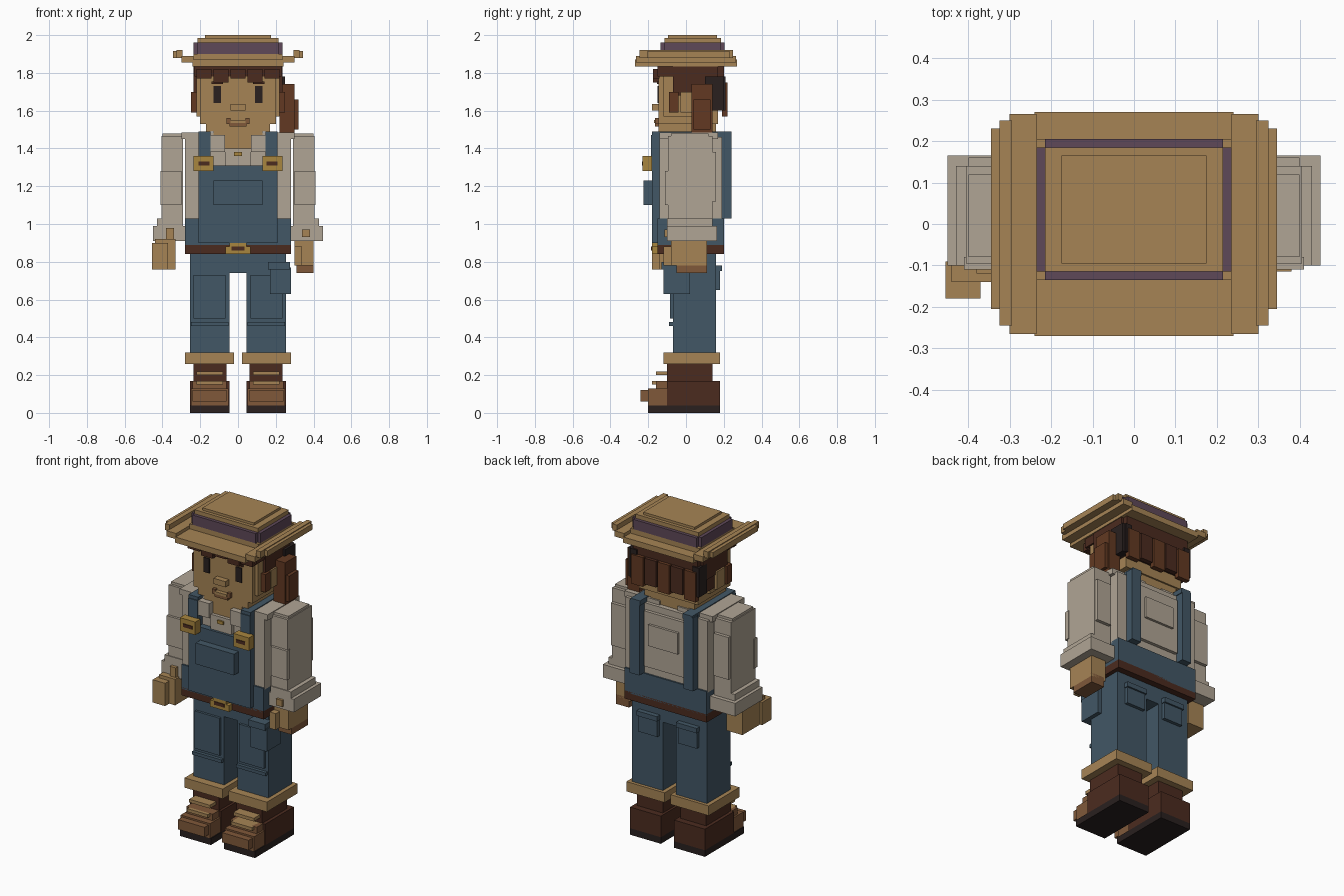
import bpy
import bmesh

if "Cube" in bpy.data.objects:
    bpy.data.objects.remove(bpy.data.objects["Cube"], do_unlink=True)


def material(name, hex_code):
    """Flat colour from an sRGB hex string, stored as linear values."""
    channels = [int(hex_code[i:i + 2], 16) / 255 for i in (0, 2, 4)]
    linear = [c / 12.92 if c < .04 else ((c + .055) / 1.055) ** 2.4 for c in channels]
    mat = bpy.data.materials.new(name)
    mat.use_nodes = True
    colour = (*linear, 1)
    mat.diffuse_color = colour
    mat.node_tree.nodes["Principled BSDF"].inputs["Base Color"].default_value = colour
    return mat


tan = material("warm tan", "A68455")
gold = material("brass", "A9863F")
shirt = material("cream cloth", "B0A595")
denim = material("blue denim", "425766")
brown = material("dark brown", "4B2B1F")
auburn = material("auburn hair", "623922")
leather = material("worn leather", "80593A")
black = material("near black", "29201F")
purple = material("plum ribbon", "5E4858")


def box(name, mat, x, y, z, mirror=False):
    """Box between the given x, y and z ranges, optionally mirrored across x."""
    mesh = bpy.data.meshes.new(name)
    bm = bmesh.new()
    bmesh.ops.create_cube(bm, size=1)
    for v in bm.verts:
        v.co = [r[0] if c < 0 else r[1] for c, r in zip(v.co, (x, y, z))]
    bm.to_mesh(mesh)
    bm.free()
    mesh.materials.append(mat)
    obj = bpy.data.objects.new(name, mesh)
    bpy.context.collection.objects.link(obj)
    if mirror:
        obj.modifiers.new("mirror", 'MIRROR').use_mirror_merge = False
    return obj


def pair(name, mat, x, y, z):
    return box(name, mat, x, y, z, mirror=True)


# Boots
pair("boot_sole", black, (.045, .255), (-.2, .18), (0, .04))
pair("boot_body", brown, (.045, .255), (-.1, .18), (.04, .17))
pair("boot_vamp", leather, (.05, .25), (-.2, -.09), (.04, .13))
pair("boot_toe_cap", leather, (.06, .24), (-.24, -.2), (.06, .12))
pair("boot_tongue", leather, (.06, .24), (-.16, -.08), (.13, .17))
pair("boot_shaft", brown, (.06, .235), (-.1, .14), (.17, .28))
for i in range(2):
    z = .15 + i * .05
    front = -.18 + i * .02
    pair("boot_lace", tan, (.08, .22), (front, -.09), (z, z + .02))

# Trousers
pair("trouser_cuff", tan, (.02, .28), (-.12, .18), (.26, .32))
pair("trouser_leg", denim, (.045, .255), (-.07, .16), (.32, .85))
box("crotch", denim, (-.05, .05), (-.07, .16), (.74, .85))
pair("knee_patch", denim, (.065, .235), (-.085, -.07), (.5, .73))
pair("trouser_crease", denim, (.05, .25), (-.09, -.07), (.46, .48))
box("thigh_pocket", denim, (.17, .28), (-.12, .02), (.63, .77))
box("thigh_pocket_flap", denim, (.16, .275), (-.13, .02), (.76, .8))
pair("back_pocket", denim, (.07, .2), (.16, .18), (.65, .78))
pair("back_pocket_flap", denim, (.065, .205), (.16, .19), (.75, .78))

# Belt and buckle
box("belt", brown, (-.28, .28), (-.15, .2), (.84, .89))
box("buckle_plate", gold, (-.065, .065), (-.18, -.15), (.84, .88))
box("buckle_top", gold, (-.045, .045), (-.18, -.15), (.88, .9))
box("buckle_slot", brown, (-.035, .035), (-.184, -.18), (.86, .88))

# Overalls
box("overall_waist", denim, (-.28, .28), (-.15, .2), (.88, 1.03))
box("overall_bib", denim, (-.21, .21), (-.18, -.13), (.9, 1.31))
box("bib_pocket", denim, (-.13, .13), (-.225, -.18), (1.1, 1.23))
pair("front_strap", denim, (.145, .21), (-.185, -.13), (1.3, 1.47))
pair("shoulder_strap", denim, (.145, .21), (-.18, .24), (1.46, 1.49))
pair("back_strap", denim, (.15, .215), (.19, .24), (1.03, 1.48))
pair("strap_buckle", gold, (.13, .235), (-.23, -.18), (1.28, 1.36))
pair("strap_buckle_slot", brown, (.15, .21), (-.234, -.23), (1.31, 1.33))

# Shirt body
box("shirt_torso", shirt, (-.28, .28), (-.14, .19), (1.02, 1.46))
pair("shirt_shoulder", shirt, (.06, .3), (-.14, .17), (1.45, 1.485))
box("shirt_placket", shirt, (-.07, .07), (-.165, -.13), (1.3, 1.4))
pair("shirt_collar", shirt, (.07, .145), (-.18, -.1), (1.38, 1.47))
box("shirt_button", gold, (-.02, .02), (-.175, -.165), (1.36, 1.38))
box("shirt_back_panel", shirt, (-.14, .14), (.19, .21), (1.08, 1.42))
box("shirt_back_fold", shirt, (-.1, .1), (.21, .225), (1.22, 1.35))

# Sleeves
pair("sleeve", shirt, (.29, .405), (-.095, .14), (.99, 1.465))
pair("sleeve_cap", shirt, (.28, .4), (-.08, .12), (1.45, 1.48))
pair("sleeve_back_fold", shirt, (.3, .4), (.12, .16), (1.12, 1.38))
pair("sleeve_front_fold", shirt, (.3, .41), (-.11, -.08), (1.1, 1.28))
pair("sleeve_cuff", shirt, (.28, .45), (-.1, .165), (.91, .99))
pair("sleeve_cuff_step", shirt, (.29, .43), (-.1, .14), (.98, 1.03))
pair("cuff_button", tan, (.34, .38), (-.115, -.1), (.93, .97))

# Hands: the right one is a forward fist, the left one hangs open
box("right_hand", tan, (-.44, -.33), (-.14, .08), (.76, .92))
box("right_fingers", tan, (-.455, -.37), (-.18, -.09), (.76, .9))
box("right_thumb", tan, (-.38, -.34), (-.12, -.08), (.86, .98))
box("left_hand", tan, (.3, .4), (-.08, .11), (.78, .92))
box("left_fingers", leather, (.31, .4), (-.05, .11), (.74, .8))
box("left_thumb", tan, (.3, .34), (-.12, -.05), (.78, .88))

# Head and neck
box("neck", tan, (-.07, .07), (-.145, .12), (1.4, 1.5))
box("chin", tan, (-.13, .13), (-.145, .16), (1.46, 1.5))
box("jaw", tan, (-.17, .17), (-.145, .16), (1.49, 1.54))
box("head", tan, (-.2, .2), (-.145, .17), (1.53, 1.84))
pair("cheek", tan, (.2, .22), (-.12, .08), (1.57, 1.78))
pair("ear", tan, (.21, .245), (-.03, .05), (1.59, 1.7))

# Face
box("nose", tan, (-.04, .04), (-.18, -.145), (1.6, 1.635))
pair("eye", black, (.09, .13), (-.152, -.145), (1.64, 1.73))
pair("eyebrow", brown, (.08, .14), (-.153, -.145), (1.74, 1.755))
box("mouth", leather, (-.045, .045), (-.165, -.145), (1.515, 1.535))
pair("mouth_corner", leather, (.04, .06), (-.165, -.145), (1.53, 1.56))
box("lower_lip", tan, (-.04, .04), (-.17, -.145), (1.535, 1.55))

# Hair
box("hair_cap", brown, (-.23, .23), (-.15, .17), (1.78, 1.85))
pair("hair_side", brown, (.2, .235), (-.07, .17), (1.68, 1.84))
pair("hair_side_low", brown, (.2, .23), (.05, .17), (1.6, 1.7))
pair("front_lock", auburn, (.21, .25), (-.09, -.04), (1.59, 1.7))
box("hair_back", brown, (-.22, .22), (.16, .2), (1.6, 1.84))
pair("hair_back_shadow", black, (.19, .235), (.13, .21), (1.6, 1.78))
for i in range(5):
    x = -.22 + i * .09
    drop = .02 * (i % 2)
    box("bang", brown, (x, x + .08), (-.175, -.14), (1.77 - drop, 1.82))
    box("back_strand", (auburn, brown)[i % 2], (x, x + .08), (.19, .22),
        (1.57 + drop, 1.75))
box("ponytail", auburn, (.22, .3), (.03, .14), (1.48, 1.74))
box("ponytail_swell", auburn, (.29, .32), (.04, .13), (1.5, 1.66))
box("ponytail_tie", black, (.21, .25), (.1, .2), (1.6, 1.78))

# Hat: a stepped brim turned up at the sides, then band and crown
box("brim_middle", tan, (-.24, .24), (-.27, .27), (1.835, 1.87))
pair("brim_side", tan, (.235, .3), (-.265, .265), (1.855, 1.89))
pair("brim_edge", tan, (.295, .325), (-.245, .25), (1.88, 1.92))
pair("brim_tip", tan, (.32, .345), (-.205, .23), (1.88, 1.915))
box("crown_base", tan, (-.235, .235), (-.135, .205), (1.86, 1.9))
box("hat_band", purple, (-.235, .235), (-.115, .185), (1.9, 1.96))
box("hat_band_wide", purple, (-.215, .215), (-.135, .205), (1.9, 1.96))
box("crown", tan, (-.215, .215), (-.115, .185), (1.95, 1.985))
box("crown_top", tan, (-.175, .175), (-.095, .165), (1.98, 2))
